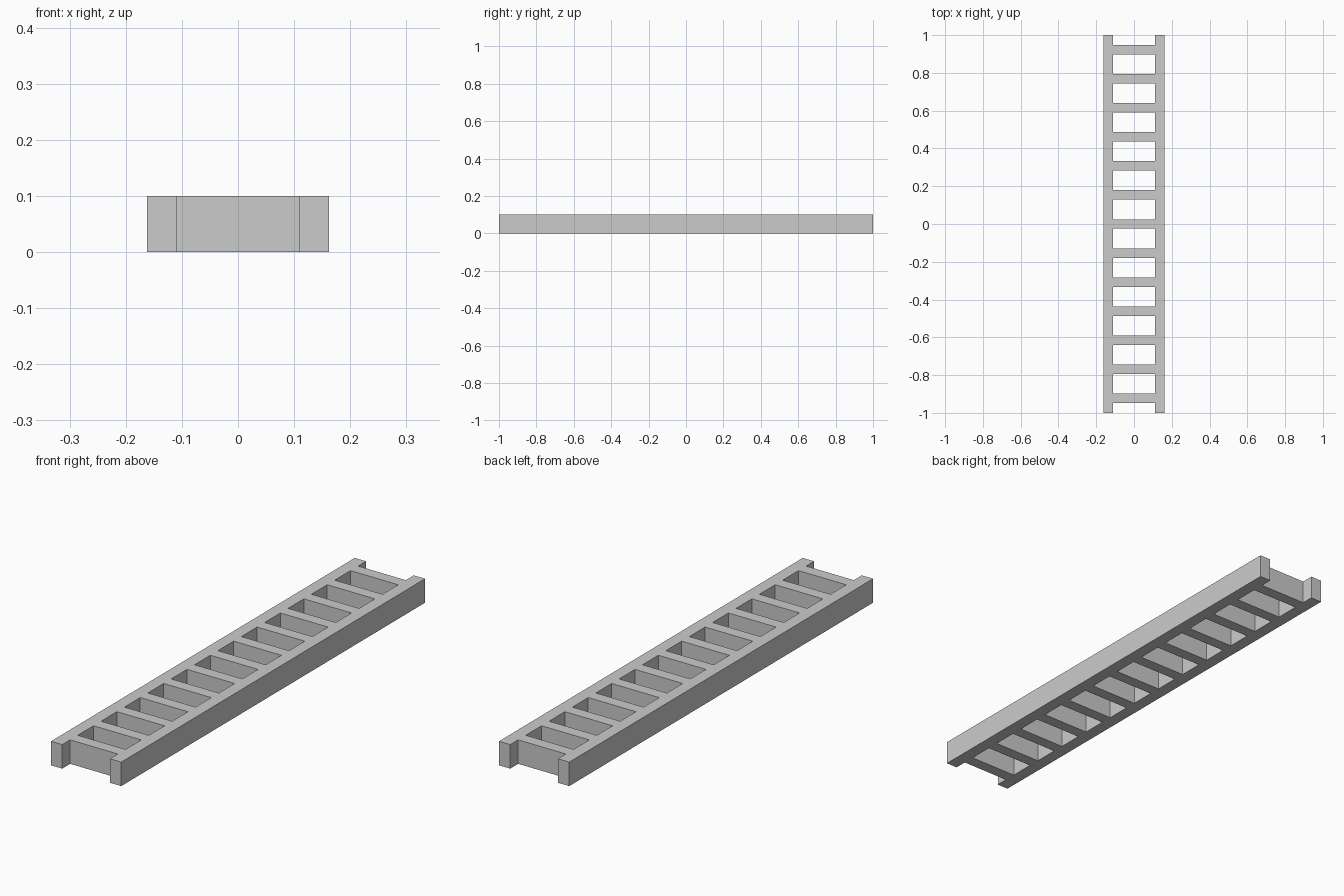
import bpy

cube = bpy.data.objects.get("Cube")
if cube:
    bpy.data.objects.remove(cube, do_unlink=True)

LENGTH, HEIGHT = 2.0, 0.1
OUTER, INNER = 0.162, 0.11
RUNGS, RUNG_DEPTH, LAST_RUNG = 13, 0.05, 0.923

grey = bpy.data.materials.new("plain grey")
grey.use_nodes = True
colour = (0.6, 0.6, 0.6, 1)
grey.diffuse_color = colour
grey.node_tree.nodes["Principled BSDF"].inputs["Base Color"].default_value = colour


def box(name, x, y, width, depth):
    """Flat-shaded block standing on the ground."""
    bpy.ops.mesh.primitive_cube_add(size=1, location=(x, y, HEIGHT / 2))
    obj = bpy.context.object
    obj.name = name
    obj.scale = (width, depth, HEIGHT)
    bpy.ops.object.transform_apply(location=False, rotation=False, scale=True)
    obj.data.materials.append(grey)
    return obj


# Side rails
for side, sign in (("left", 1), ("right", -1)):
    box(side + "_rail", sign * (OUTER + INNER) / 2, 0, OUTER - INNER, LENGTH)

# Evenly spaced rungs; end faces are removed where they meet the rails
for i in range(RUNGS):
    y = -LAST_RUNG + 2 * LAST_RUNG * i / (RUNGS - 1)
    box(f"rung_{i + 1}", 0, y, 2 * INNER, RUNG_DEPTH)
